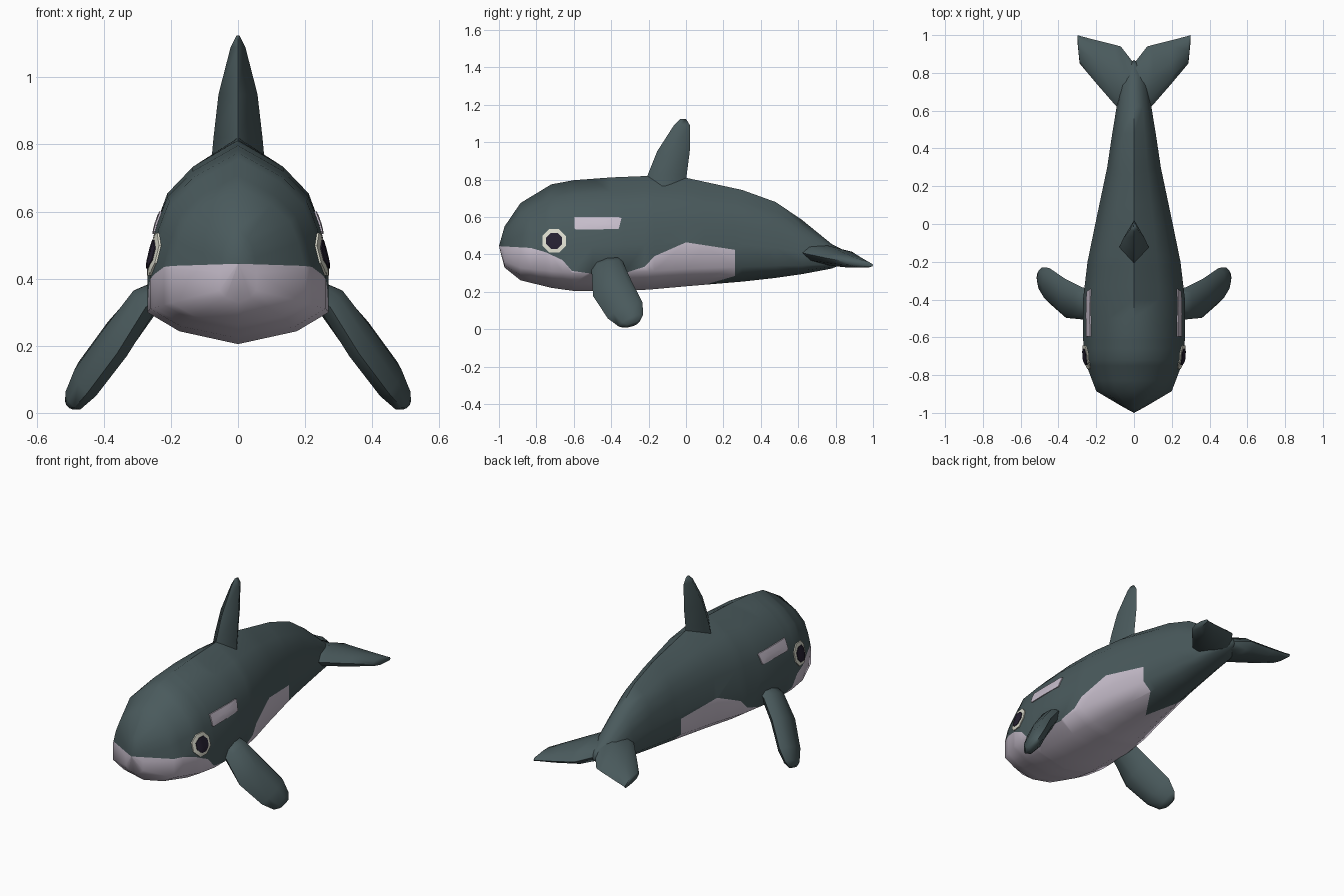
import bpy, bmesh, math
from mathutils import Vector
from mathutils.bvhtree import BVHTree

if "Cube" in bpy.data.objects:
    bpy.data.objects.remove(bpy.data.objects["Cube"])


def material(name, rgb):
    m = bpy.data.materials.new(name)
    m.use_nodes = True
    m.diffuse_color = (*rgb, 1)
    b = m.node_tree.nodes["Principled BSDF"]
    b.inputs["Base Color"].default_value = (*rgb, 1)
    b.inputs["Roughness"].default_value = 0.7
    return m


slate = material("slate_skin", (0.068, 0.102, 0.108))
pale = material("pale_skin", (0.58, 0.52, 0.61))
cream = material("eye_cream", (0.72, 0.72, 0.62))
ink = material("eye_ink", (0.018, 0.014, 0.03))


def loft(rings):
    """Skin a list of equal-sized rings; rings of zero size become tips."""
    bm = bmesh.new()
    vs = [[bm.verts.new(p) for p in r] for r in rings]
    n = len(rings[0])
    for a, b in zip(vs, vs[1:]):
        for i in range(n):
            j = (i + 1) % n
            bm.faces.new((a[i], a[j], b[j], b[i]))
    bm.faces.new(vs[0])
    bm.faces.new(vs[-1])
    bmesh.ops.remove_doubles(bm, verts=bm.verts, dist=1e-5)
    bmesh.ops.recalc_face_normals(bm, faces=bm.faces)
    return bm


def finish(bm, name, mats, angle=60):
    me = bpy.data.meshes.new(name)
    bm.to_mesh(me)
    bm.free()
    for m in mats:
        me.materials.append(m)
    ob = bpy.data.objects.new(name, me)
    bpy.context.collection.objects.link(ob)
    bpy.ops.object.select_all(action='DESELECT')
    ob.select_set(True)
    bpy.context.view_layer.objects.active = ob
    bpy.ops.object.shade_smooth_by_angle(angle=math.radians(angle))
    return ob


def lerp_table(table, y):
    for (y0, z0), (y1, z1) in zip(table, table[1:]):
        if y <= y1:
            return z0 + (z1 - z0) * (y - y0) / (y1 - y0)
    return table[-1][1]


# Body: one keeled cross-section scaled along the length
half = [(0, 1), (.5, .87), (.78, .74), (.90, .595), (1, .40), (1, .16), (.65, .065), (0, 0)]
section = half + [(-x, z) for x, z in reversed(half[1:-1])]
# y, half width, bottom, top
stations = [(-1, 0, .445, .445), (-.97, .056, .33, .55), (-.885, .2, .262, .675),
            (-.72, .262, .222, .775), (-.6, .27, .205, .797), (-.4, .27, .205, .812),
            (-.2, .246, .212, .82), (0, .205, .23, .81), (.3, .142, .255, .745),
            (.48, .115, .275, .68), (.62, .092, .295, .585), (.78, .07, .325, .455),
            (.84, .03, .35, .425), (.87, 0, .38, .38)]
body = loft([[(w * x, y, b + (t - b) * z) for x, z in section] for y, w, b, t in stations])
bvh = BVHTree.FromBMesh(body)

# Cut the belly marking outline into the body
border = [(-1.01, .445), (-.83, .435), (-.75, .412), (-.66, .37), (-.61, .312), (-.5, .297),
          (-.33, .30), (-.22, .335), (-.17, .39), (0, .465), (.262, .425)]
keel_wedge = [(.1, .238), (.262, .285)]


def cut(point, normal, y0=-2, y1=2):
    faces = [f for f in body.faces if y0 < f.calc_center_median().y < y1]
    geom = set(faces)
    for f in faces:
        geom.update(f.edges)
        geom.update(f.verts)
    bmesh.ops.bisect_plane(body, geom=list(geom), dist=1e-5, plane_co=point, plane_no=normal)


for y in [p[0] for p in border[1:]] + [.1]:
    cut((0, y, 0), (0, 1, 0))
for line in (border, keel_wedge):
    for (y0, z0), (y1, z1) in zip(line, line[1:]):
        cut((0, y0, z0), (0, z0 - z1, y1 - y0), y0, y1)
for f in body.faces:
    c = f.calc_center_median()
    under = c.y < .262 and c.z < lerp_table(border, c.y)
    wedge = c.y > .1 and c.z < lerp_table(keel_wedge, c.y)
    f.material_index = int(under and not wedge)
finish(body, "body", [slate, pale])

# Dorsal fin: diamond sections (z, front y, back y, half width)
fin = [(.765, -.225, 0, .078), (.82, -.207, .003, .073), (.95, -.155, .02, .058),
       (1.09, -.065, .022, .022), (1.125, -.03, .0, .004)]
finish(loft([[(0, a, z), (w, (a + b) / 2 - .01, z), (0, b, z), (-w, (a + b) / 2 - .01, z)]
             for z, a, b, w in fin]), "dorsal_fin", [slate], 80)

# Tail flukes: sections from tip to tip (x, front y, back y, centre z, half thickness)
side = [(0, .60, .85, .385, .055), (.07, .605, .94, .382, .052), (.10, .63, .948, .378, .048),
        (.2, .745, .973, .368, .036), (.288, .85, .996, .362, .022), (.30, .97, 1.0, .362, .01)]
flukes = [(-x, *r) for x, *r in reversed(side[1:])] + side
rings = []
for x, a, b, z, t in flukes:
    ring = []
    for k in range(8):
        c, s = math.cos(k * math.pi / 4), math.sin(k * math.pi / 4)
        y = (a + b) / 2 + (b - a) / 2 * c
        ring.append((x, y, z - .13 * (y - .85) + t * s))
    rings.append(ring)
finish(loft(rings), "tail_flukes", [slate])

# Flippers: centre, chord vector, half thickness
paddle = [((.22, -.42, .37), (.01, .075, .01), .035), ((.275, -.42, .335), (0, .085, .02), .047),
          ((.36, -.395, .22), (0, .102, .042), .05), ((.45, -.325, .10), (0, .093, .042), .047),
          ((.488, -.295, .045), (0, .065, .03), .032), ((.503, -.285, .026), (0, .035, .012), .016)]
for s, label in ((1, "left"), (-1, "right")):
    rings = []
    for c, chord, t in paddle:
        ring = []
        for k in range(8):
            a = k * math.pi / 4
            p = Vector(c) + Vector(chord) * math.cos(a) + Vector((.8, 0, .6)) * t * math.sin(a)
            ring.append((s * p.x, p.y, p.z))
        rings.append(ring)
    finish(loft(rings), label + "_flipper", [slate])


# Thin plates that follow the flank
def plate(name, outline, s, lift, mat):
    cy = sum(p[0] for p in outline) / len(outline)
    cz = sum(p[1] for p in outline) / len(outline)
    pts = []
    for p, q in zip(outline, outline[1:] + outline[:1]):
        pts += [p, ((p[0] + q[0]) / 2, (p[1] + q[1]) / 2)]

    def on_skin(y, z, h):
        hit, normal, _, _ = bvh.ray_cast(Vector((s, y, z)), Vector((-s, 0, 0)))
        return (hit.x + s * h, hit.y, hit.z)

    levels = ((1, -.002), (1, lift), (.66, lift), (.33, lift), (0, lift))
    bm = bmesh.new()
    vs = [[bm.verts.new(on_skin(cy + (y - cy) * k, cz + (z - cz) * k, h)) for y, z in pts]
          for k, h in levels]
    n = len(pts)
    for a, b in zip(vs, vs[1:]):
        for i in range(n):
            j = (i + 1) % n
            bm.faces.new((a[i], a[j], b[j], b[i]))
    bmesh.ops.remove_doubles(bm, verts=bm.verts, dist=1e-6)
    bmesh.ops.recalc_face_normals(bm, faces=bm.faces)
    if sum(f.normal.x * f.calc_area() for f in bm.faces) * s < 0:
        bmesh.ops.reverse_faces(bm, faces=bm.faces)
    finish(bm, name, [mat], 40)


def octagon(r):
    return [(-.705 + r * math.cos((k + .5) * math.pi / 4),
             .473 + r * math.sin((k + .5) * math.pi / 4)) for k in range(8)]


cheek = [(-.597, .54), (-.59, .533), (-.36, .536), (-.345, .595), (-.36, .60), (-.595, .60)]
for s, label in ((1, "left"), (-1, "right")):
    plate(label + "_cheek_patch", cheek, s, .006, pale)
    plate(label + "_eye_ring", octagon(.068), s, .006, cream)
    plate(label + "_pupil", octagon(.046), s, .0095, ink)
